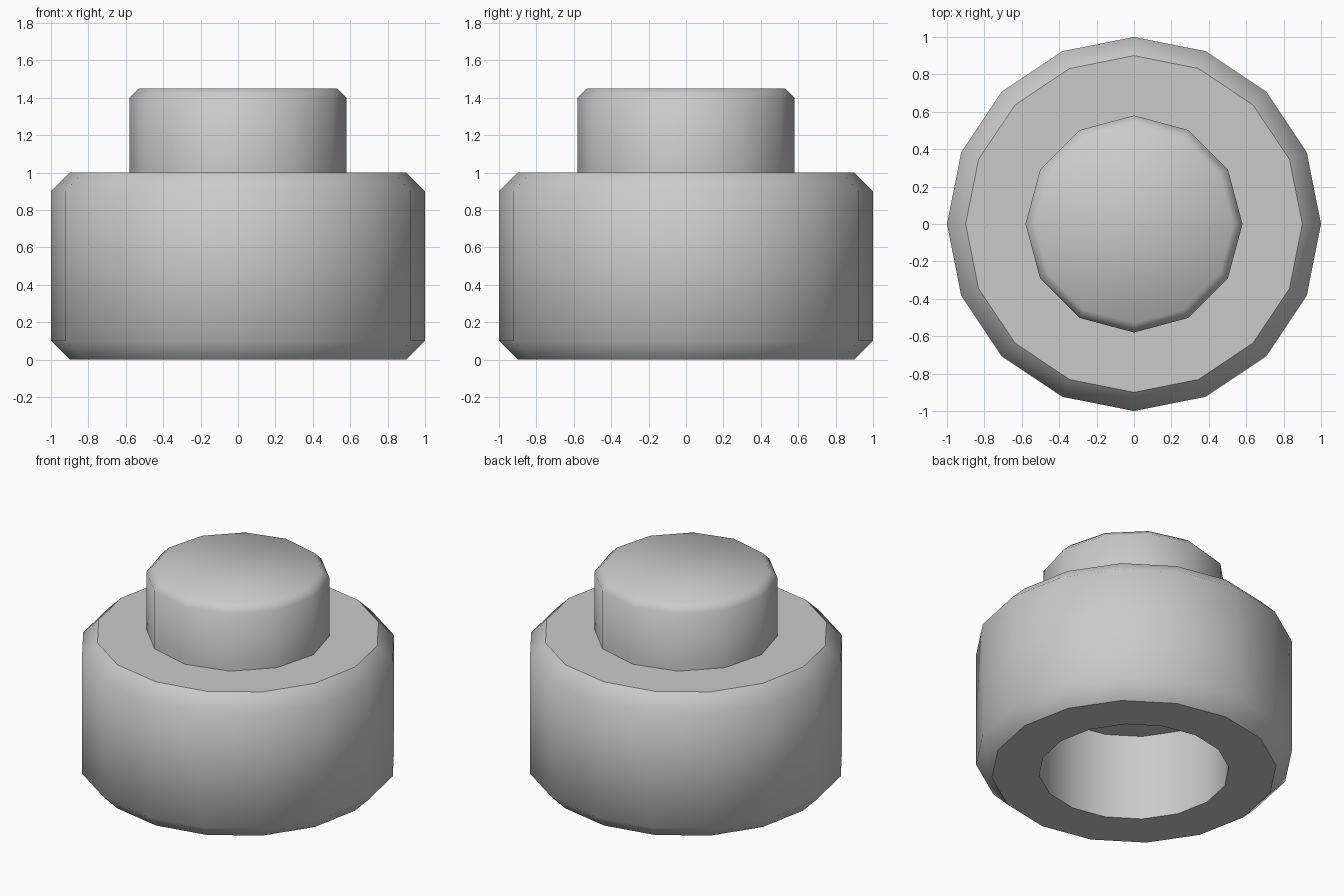
import bpy, bmesh
from math import cos, sin, tau

if "Cube" in bpy.data.objects:
    bpy.data.objects.remove(bpy.data.objects["Cube"])


def lathe(name, profile, sides, flat_ends):
    """Spin an (r, z) profile round z and cap both ends."""
    bm = bmesh.new()
    rings = [[bm.verts.new((r * cos(tau * i / sides), r * sin(tau * i / sides), z))
              for i in range(sides)] for r, z in profile]
    for a, b in zip(rings, rings[1:]):
        for i in range(sides):
            j = (i + 1) % sides
            bm.faces.new((a[i], a[j], b[j], b[i]))
    bm.faces.new(rings[0][::-1])
    bm.faces.new(rings[-1])
    bmesh.ops.recalc_face_normals(bm, faces=bm.faces)
    # Smooth walls and chamfers, optionally flat horizontal faces
    for f in bm.faces:
        f.smooth = not (flat_ends and abs(f.normal.z) > 0.9)
    mesh = bpy.data.meshes.new(name)
    bm.to_mesh(mesh)
    bm.free()
    obj = bpy.data.objects.new(name, mesh)
    bpy.context.collection.objects.link(obj)
    return obj


# Chamfered body with a blind socket underneath
lathe("body", [(0.6, 0.6), (0.6, 0), (0.9, 0), (1, 0.1), (1, 0.9), (0.9, 1)], 16, True)

# Chamfered stud on top, shaded softly over its cap
stud = lathe("stud", [(0.58, 1), (0.58, 1.4), (0.53, 1.45)], 12, False)
for f in stud.data.polygons:
    if f.normal.z < -0.9:
        f.use_smooth = False
